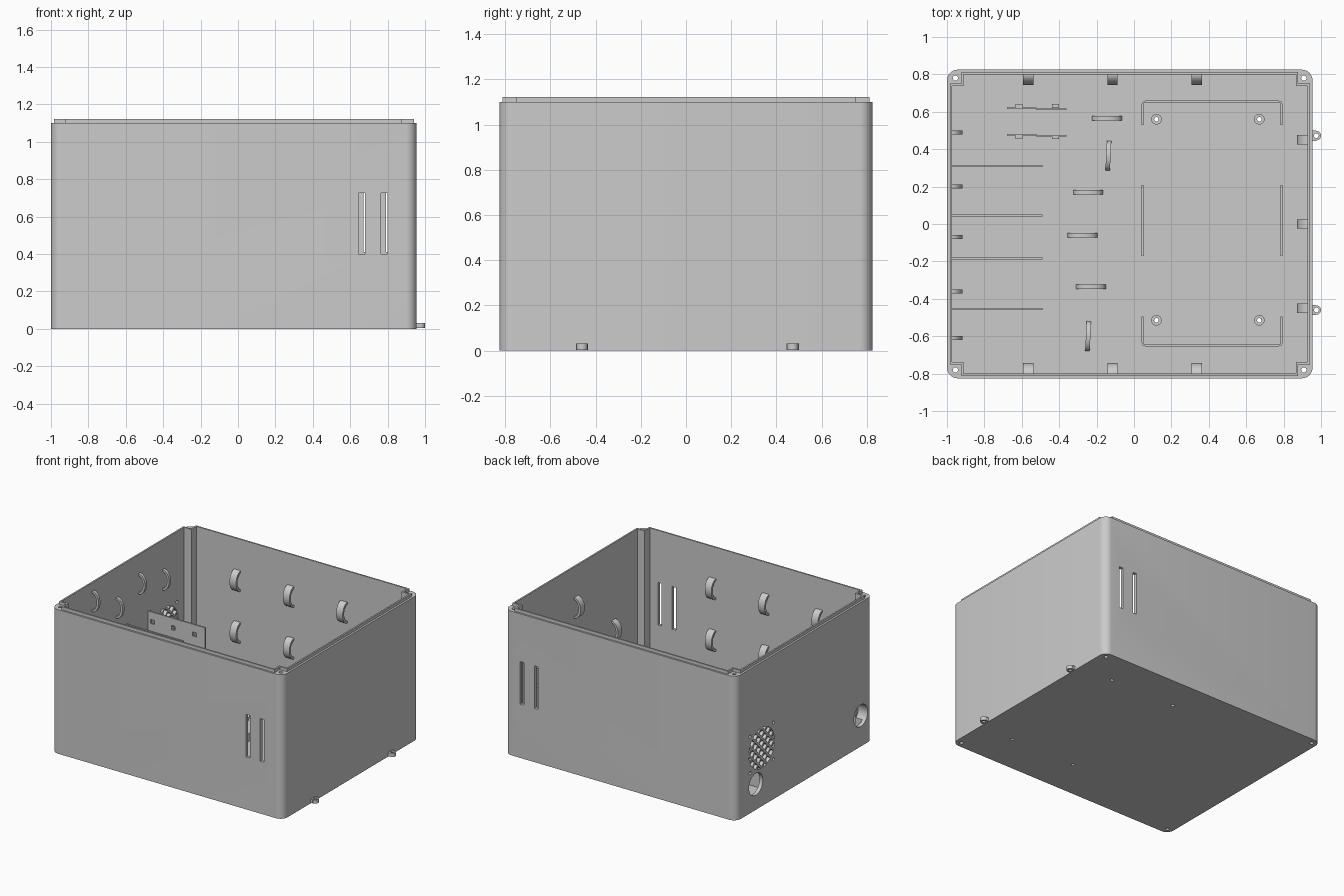
import bpy, bmesh
from math import sin, cos, pi, radians, sqrt
from mathutils import Vector

if "Cube" in bpy.data.objects:
    bpy.data.objects.remove(bpy.data.objects["Cube"])

X, Y, Z = Vector((1, 0, 0)), Vector((0, 1, 0)), Vector((0, 0, 1))
grey = bpy.data.materials.new("plain grey")
grey.use_nodes = True
grey.diffuse_color = (0.6, 0.6, 0.6, 1)
grey.node_tree.nodes["Principled BSDF"].inputs["Base Color"].default_value = (0.6, 0.6, 0.6, 1)


def prism(bm, pts, depth, origin=(0, 0, 0), u=X, v=Y, hole=None):
    """Extrude a 2D outline along u x v; an optional hole has as many points."""
    o, w = Vector(origin), u.cross(v) * depth

    def loop(ps, lift):
        return [bm.verts.new(o + u * a + v * b + w * lift) for a, b in ps]
    n = len(pts)
    low, high = loop(pts, 0), loop(pts, 1)
    new = []
    if hole:
        hl, hh = loop(hole, 0), loop(hole, 1)
        pairs = [(low, high), (high, hh), (hh, hl), (hl, low)]
    else:
        pairs = [(low, high)]
        new += [bm.faces.new(low), bm.faces.new(high)]
    for a, b in pairs:
        for i in range(n):
            j = (i + 1) % n
            new.append(bm.faces.new((a[i], a[j], b[j], b[i])))
    bmesh.ops.recalc_face_normals(bm, faces=new)


def rect(x0, x1, y0, y1):
    return [(x0, y0), (x1, y0), (x1, y1), (x0, y1)]


def circle(cx, cy, r, n=32):
    return [(cx + r * cos(2 * pi * i / n), cy + r * sin(2 * pi * i / n)) for i in range(n)]


def box(bm, x0, x1, y0, y1, z0, z1):
    prism(bm, rect(x0, x1, y0, y1), z1 - z0, (0, 0, z0))


def finish(name, bm):
    mesh = bpy.data.meshes.new(name)
    bm.to_mesh(mesh)
    bm.free()
    mesh.materials.append(grey)
    ob = bpy.data.objects.new(name, mesh)
    bpy.context.collection.objects.link(ob)
    return ob


def cut(target, bm):
    cutter = finish("cutter", bm)
    cutter.hide_render = True
    mod = target.modifiers.new("cut", "BOOLEAN")
    mod.operation, mod.solver, mod.object = "DIFFERENCE", "EXACT", cutter
    bpy.context.view_layer.objects.active = target
    bpy.ops.object.modifier_apply(modifier=mod.name)
    bpy.data.objects.remove(cutter)


def rounded(x0, x1, y0, y1, r, n=8):
    pts = []
    for k, (cx, cy) in enumerate(rect(x0 + r, x1 - r, y0 + r, y1 - r)):
        for i in range(n + 1):
            t = pi + (k + i / n) * pi / 2
            pts.append((cx + r * cos(t), cy + r * sin(t)))
    return pts


def notched(g):
    """Cavity outline with square corners left for the posts, grown by g."""
    x0, x1, y, c = -0.973 - g, 0.928 + g, 0.8 + g, 0.062
    return [(x0 + c, -y), (x1 - c, -y), (x1 - c, c - y), (x1, c - y),
            (x1, y - c), (x1 - c, y - c), (x1 - c, y), (x0 + c, y),
            (x0 + c, y - c), (x0, y - c), (x0, c - y), (x0 + c, c - y)]


# Box shell with integral corner posts
FLOOR = 0.022
stand_spots = [(x, y) for x in (0.12, 0.67) for y in (0.56, -0.515)]
bm = bmesh.new()
prism(bm, rounded(-1, 0.955, -0.825, 0.825, 0.058), 1.1)
shell = finish("box_shell", bm)
bm = bmesh.new()
prism(bm, notched(0), 2, (0, 0, FLOOR))
cut(shell, bm)

# Screw holes, vent slots, cable holes and fan opening
FAN_Y, FAN_Z, FAN_R = 0.515, 0.445, 0.155
bm = bmesh.new()
for x in (-0.955, 0.908):
    for y in (-0.78, 0.78):
        prism(bm, circle(x, y, 0.014, 16), 2, (0, 0, -0.5))
for x, y in stand_spots:
    prism(bm, circle(x, y, 0.012, 16), 0.5, (0, 0, -0.25))
for x in (0.645, 0.765):
    box(bm, x, x + 0.033, -0.9, -0.75, 0.4, 0.725)
    box(bm, x + 0.025, x + 0.058, 0.75, 0.9, 0.41, 0.735)
wall_holes = [(0.585, 0.195, 0.083), (-0.68, 0.235, 0.083), (FAN_Y, FAN_Z, FAN_R)]
wall_holes += [(FAN_Y + a, FAN_Z + b, 0.012) for a in (-0.14, 0.14) for b in (-0.14, 0.14)]
for y, z, r in wall_holes:
    prism(bm, circle(y, z, r), 0.15, (-1.07, 0, 0), Y, Z)
cut(shell, bm)

# Raised lip around the rim, stepping in at the posts
bm = bmesh.new()
prism(bm, notched(0.012), 0.024, (0, 0, 1.099), hole=notched(0))
finish("rim_lip", bm)

# Diagonal lattice over the fan opening
bm = bmesh.new()
for side in (1, -1):
    u, v = (Y + Z * side).normalized(), (Z - Y * side).normalized()
    for k in range(-2, 3):
        d = k * 0.054
        h = sqrt(FAN_R ** 2 - d ** 2) + 0.003
        prism(bm, rect(-h, h, d - 0.008, d + 0.008), 0.024 + 0.001 * side,
              (-0.999, FAN_Y, FAN_Z), u, v)
finish("fan_grille", bm)


# Arched cable loops on walls and floor
def cable_loop(name, centre, along, out, width):
    n = 16
    arc = [(cos(pi * i / n), sin(pi * i / n)) for i in range(n + 1)]
    pts = [(0.08 * a, 0.058 * b - 0.002) for a, b in arc]
    pts += [(0.064 * a, 0.04 * b - 0.002) for a, b in reversed(arc)]
    bm = bmesh.new()
    prism(bm, pts, width, Vector(centre) - along.cross(out) * width / 2, along, out)
    finish(name, bm)


for x in (-0.565, -0.115, 0.335):
    for z in (0.41, 0.805):
        cable_loop("back_wall_loop", (x, 0.8, z), Z, -Y, 0.055)
        cable_loop("front_wall_loop", (x, -0.8, z), Z, Y, 0.055)
for y, z in ((0.45, 0.46), (0, 0.81), (-0.45, 0.46)):
    cable_loop("left_wall_loop", (0.928, y, z), Z, -X, 0.05)
for y, z in ((0.49, 0.82), (0.2, 0.9), (-0.07, 0.82), (-0.36, 0.98), (-0.61, 0.82)):
    cable_loop("right_wall_loop", (-0.973, y, z), Z, X, 0.022)
for x, y in ((-0.145, 0.565), (-0.245, 0.17), (-0.275, -0.06), (-0.23, -0.335)):
    cable_loop("floor_loop", (x, y, FLOOR), X, Z, 0.024)
for x, y in ((-0.137, 0.365), (-0.245, -0.6)):
    cable_loop("floor_loop", (x, y, FLOOR), Vector((0.05, 1, 0)).normalized(), Z, 0.024)

# Tall dividers with square tie holes
bm = bmesh.new()
for y in (0.31, 0.045, -0.185, -0.455):
    box(bm, -0.98, -0.49, y - 0.006, y + 0.006, 0.015, 0.65)
dividers = finish("dividers", bm)
bm = bmesh.new()
for x in (-0.935, -0.76, -0.58):
    box(bm, x - 0.016, x + 0.016, -0.7, 0.7, 0.56, 0.592)
cut(dividers, bm)

# Small board holder: two thin plates with outer ribs
bm = bmesh.new()
for y, s in ((0.62, 1), (0.477, -1)):
    box(bm, -0.68, -0.52, y - 0.004, y + 0.004, 0.015, 0.2)
    box(bm, -0.525, -0.36, y - 0.01, y - 0.002, 0.015, 0.2)
    for x in (-0.615, -0.42):
        ya, yb = sorted((y, y + s * 0.022))
        box(bm, x - 0.018, x + 0.018, ya, yb, 0.015, 0.2)
finish("board_holder", bm)

# Standoffs and low rails of the main board bay
bm = bmesh.new()
for x, y in stand_spots:
    prism(bm, circle(x, y, 0.028), 0.06, (0, 0, 0.018), hole=circle(x, y, 0.012))
finish("standoffs", bm)
bm = bmesh.new()
for end, top, s in ((0.53, 0.66, 1), (-0.495, -0.655, -1)):
    pts = []
    for t in (0, 0.011):
        x0, x1, y = 0.04 + t, 0.795 - t, top - s * t
        r = 0.022 - t
        side = [(x0, end), (x0, y - s * r), (x0 + r * 0.3, y - s * r * 0.3), (x0 + r, y),
                (x1 - r, y), (x1 - r * 0.3, y - s * r * 0.3), (x1, y - s * r), (x1, end)]
        pts += side if t == 0 else side[::-1]
    prism(bm, pts, 0.06, (0, 0, 0.018))
for x in (0.04, 0.784):
    box(bm, x, x + 0.011, -0.17, 0.208, 0.018, 0.078)
finish("board_rails", bm)

# Outside eyelets at the base
bm = bmesh.new()
for y in (0.472, -0.46):
    def eyelet(r, n=24):
        pts = [(0.975 + r * cos(2 * pi * i / n), y + r * sin(2 * pi * i / n)) for i in range(n)]
        return pts
    outer = [(min(a, 0.95) if a < 0.968 else a, b if a >= 0.968 else y + (0.026 if b > y else -0.026))
             for a, b in eyelet(0.026)]
    prism(bm, circle(0.975, y, 0.025, 24), 0.028, (0, 0, 0.004), hole=eyelet(0.013))
    for s in (-1, 1):
        ya, yb = sorted((y + s * 0.014, y + s * 0.027))
        box(bm, 0.945, 0.972, ya, yb, 0.004, 0.032)
finish("base_eyelets", bm)

# Smooth curved faces, keep edges crisp
bpy.ops.object.select_all(action="DESELECT")
for ob in bpy.context.scene.objects:
    if ob.type == "MESH" and grey.name in ob.data.materials:
        ob.select_set(True)
        bpy.context.view_layer.objects.active = ob
bpy.ops.object.shade_smooth_by_angle(angle=radians(30))
